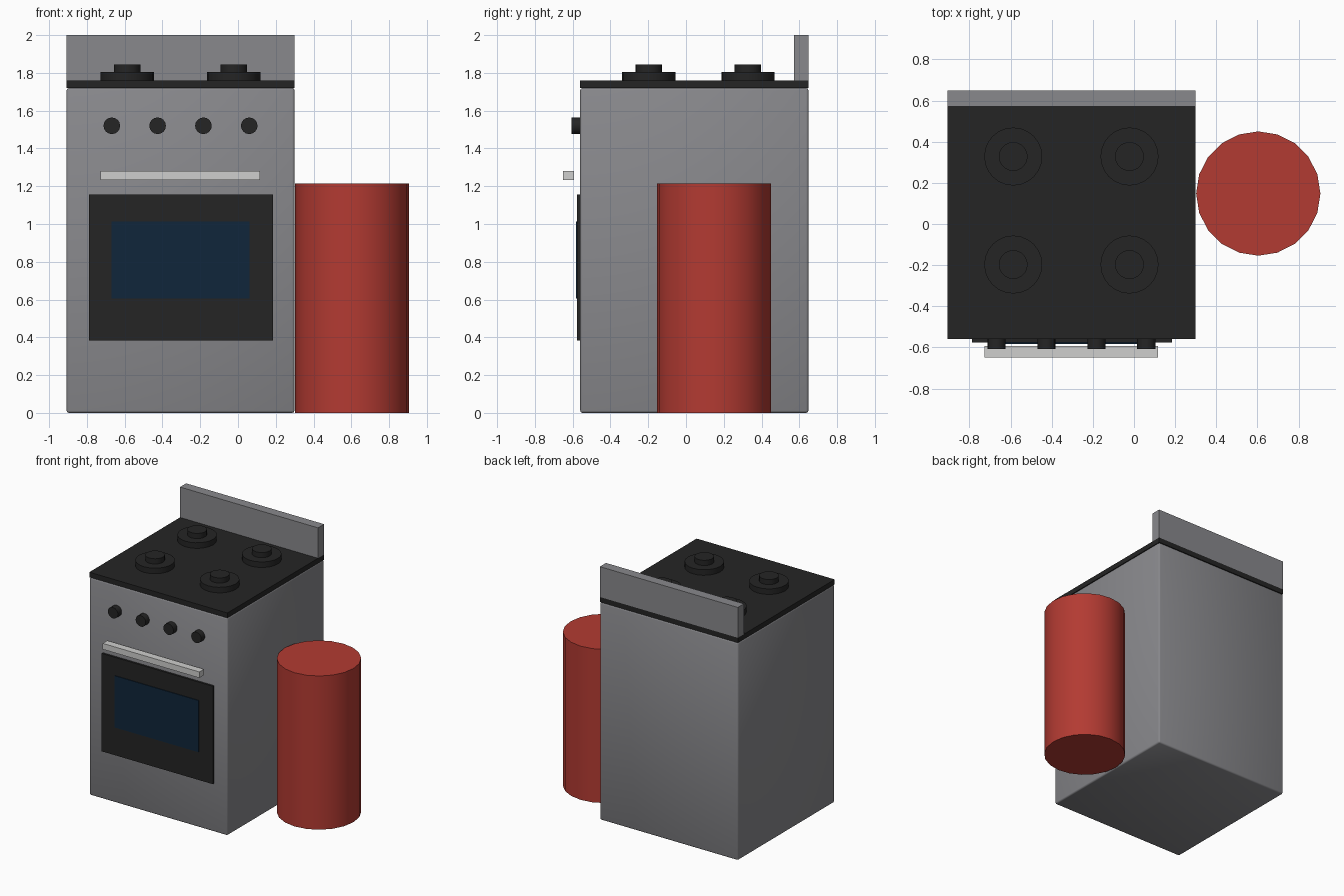
import bpy
from mathutils import Matrix
import math

if "Cube" in bpy.data.objects:
    bpy.data.objects.remove(bpy.data.objects["Cube"])


def material(name, rgb):
    m = bpy.data.materials.new(name)
    m.diffuse_color = (*rgb, 1)
    m.use_nodes = True
    m.node_tree.nodes["Principled BSDF"].inputs["Base Color"].default_value = m.diffuse_color
    return m


GREY = material("steel grey", (0.25, 0.25, 0.265))
BLACK = material("black", (0.018, 0.018, 0.018))
GLASS = material("dark blue glass", (0.005, 0.019, 0.043))
LIGHT = material("light metal", (0.62, 0.62, 0.61))
RED = material("red", (0.45, 0.043, 0.032))


def box(name, x, y, z, mat):
    """Box from (min, max) ranges."""
    bpy.ops.mesh.primitive_cube_add(size=1)
    o = bpy.context.object
    o.name = name
    size = [r[1] - r[0] for r in (x, y, z)]
    mid = [(r[1] + r[0]) / 2 for r in (x, y, z)]
    o.data.transform(Matrix.Translation(mid) @ Matrix.Diagonal((*size, 1)))
    o.data.materials.append(mat)
    return o


def cylinder(name, centre, radius, depth, sides, mat, rot=(0, 0, 0)):
    bpy.ops.mesh.primitive_cylinder_add(vertices=sides, radius=radius, depth=depth,
                                        location=centre, rotation=rot)
    o = bpy.context.object
    o.name = name
    o.data.materials.append(mat)
    bpy.ops.object.shade_smooth_by_angle(angle=math.radians(40))
    return o


L, R, F, B = -0.907, 0.299, -0.56, 0.648   # stove left, right, front, back

# Stove body with softly rounded edges
body = box("stove_body", (L, R), (F, B), (0, 1.72), GREY)
bevel = body.modifiers.new("bevel", 'BEVEL')
bevel.width = 0.012
bevel.segments = 2
bpy.ops.object.shade_smooth()

# Cooktop plate and splash back
box("cooktop", (L, R), (F, B), (1.72, 1.76), BLACK)
box("splash_back", (L, R), (0.572, B), (1.76, 2.0), GREY)

# Four burners with caps
for i, x in enumerate((-0.587, -0.022)):
    for j, y in enumerate((-0.197, 0.328)):
        cylinder(f"burner_{i}{j}", (x, y, 1.7815), 0.141, 0.045, 24, BLACK)
        cylinder(f"burner_cap_{i}{j}", (x, y, 1.823), 0.07, 0.044, 20, BLACK)

# Oven door, window and handle
box("oven_door", (-0.788, 0.184), (-0.576, F), (0.383, 1.156), BLACK)
box("oven_window", (-0.67, 0.062), (-0.582, -0.575), (0.605, 1.013), GLASS)
box("door_handle", (-0.727, 0.117), (-0.65, -0.592), (1.233, 1.28), LIGHT)

# Control knobs
for i in range(4):
    cylinder(f"knob_{i}", (-0.668 + i * 0.2425, -0.582, 1.52), 0.044, 0.05, 16,
             BLACK, (math.pi / 2, 0, 0))

# Gas bottle
cylinder("gas_bottle", (0.604, 0.148, 0.607), 0.302, 1.214, 20, RED)
